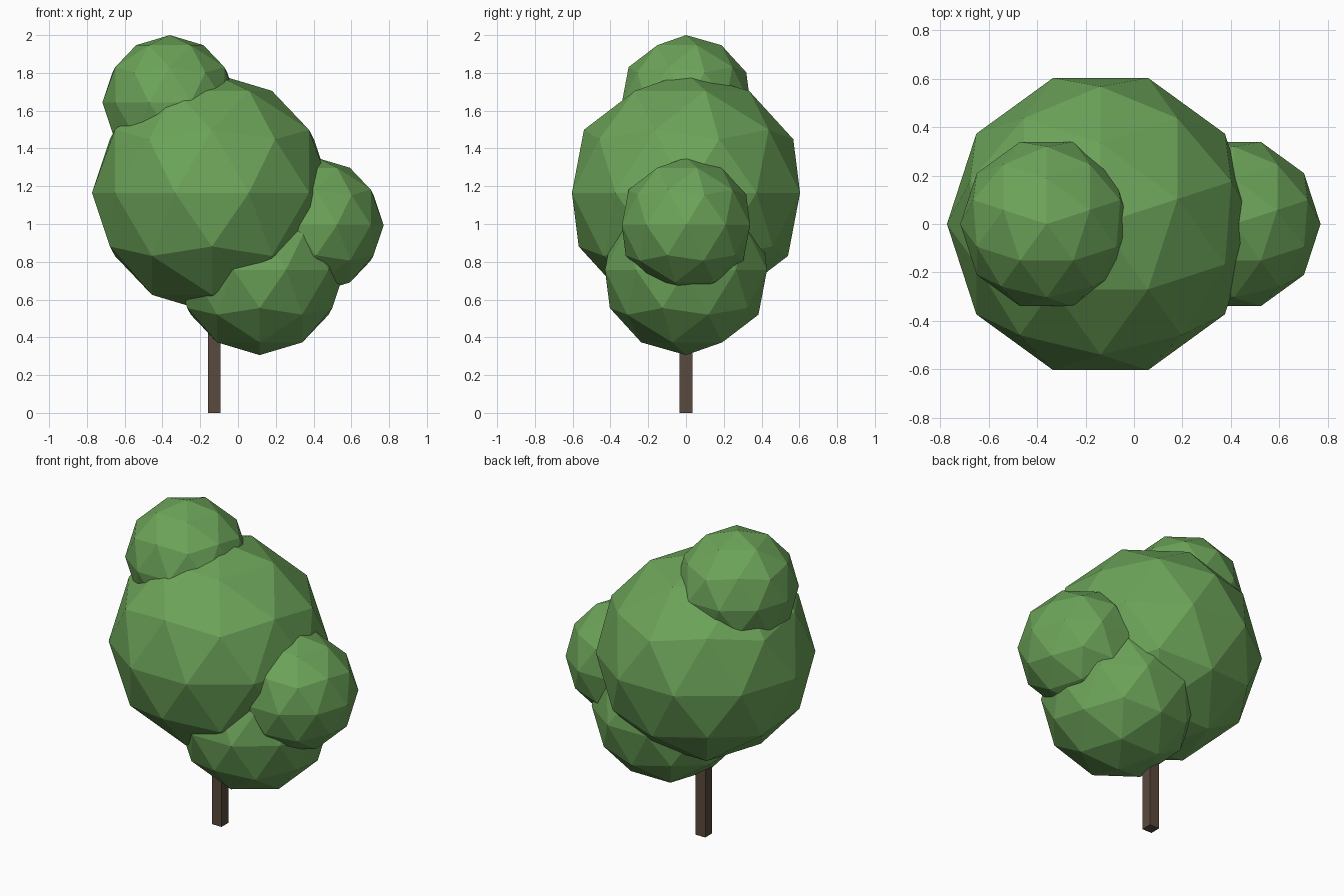
import bpy
import math

if "Cube" in bpy.data.objects:
    bpy.data.objects.remove(bpy.data.objects["Cube"])


def material(name, rgb):
    mat = bpy.data.materials.new(name)
    mat.diffuse_color = (*rgb, 1.0)
    mat.use_nodes = True
    mat.node_tree.nodes["Principled BSDF"].inputs["Base Color"].default_value = mat.diffuse_color
    return mat


green = material("leaf green", (0.15, 0.37, 0.10))
brown = material("bark brown", (0.10, 0.068, 0.047))


# Faceted foliage balls, all turned the same way
def foliage(name, x, z, radius):
    bpy.ops.mesh.primitive_ico_sphere_add(
        subdivisions=2, radius=radius, location=(x, 0, z),
        rotation=(0, 0, math.radians(90)))
    ball = bpy.context.object
    ball.name = name
    ball.data.materials.append(green)


foliage("main_foliage", -0.138, 1.165, 0.635)
foliage("top_foliage", -0.361, 1.643, 0.357)
foliage("right_foliage", 0.414, 0.994, 0.357)
foliage("lower_foliage", 0.115, 0.757, 0.451)

# Square trunk, running up into the foliage
height = 0.9
bpy.ops.mesh.primitive_cube_add(size=1, location=(-0.126, 0, height / 2))
trunk = bpy.context.object
trunk.name = "trunk"
trunk.scale = (0.068, 0.068, height)
bpy.ops.object.transform_apply(location=False, rotation=False, scale=True)
trunk.data.materials.append(brown)
